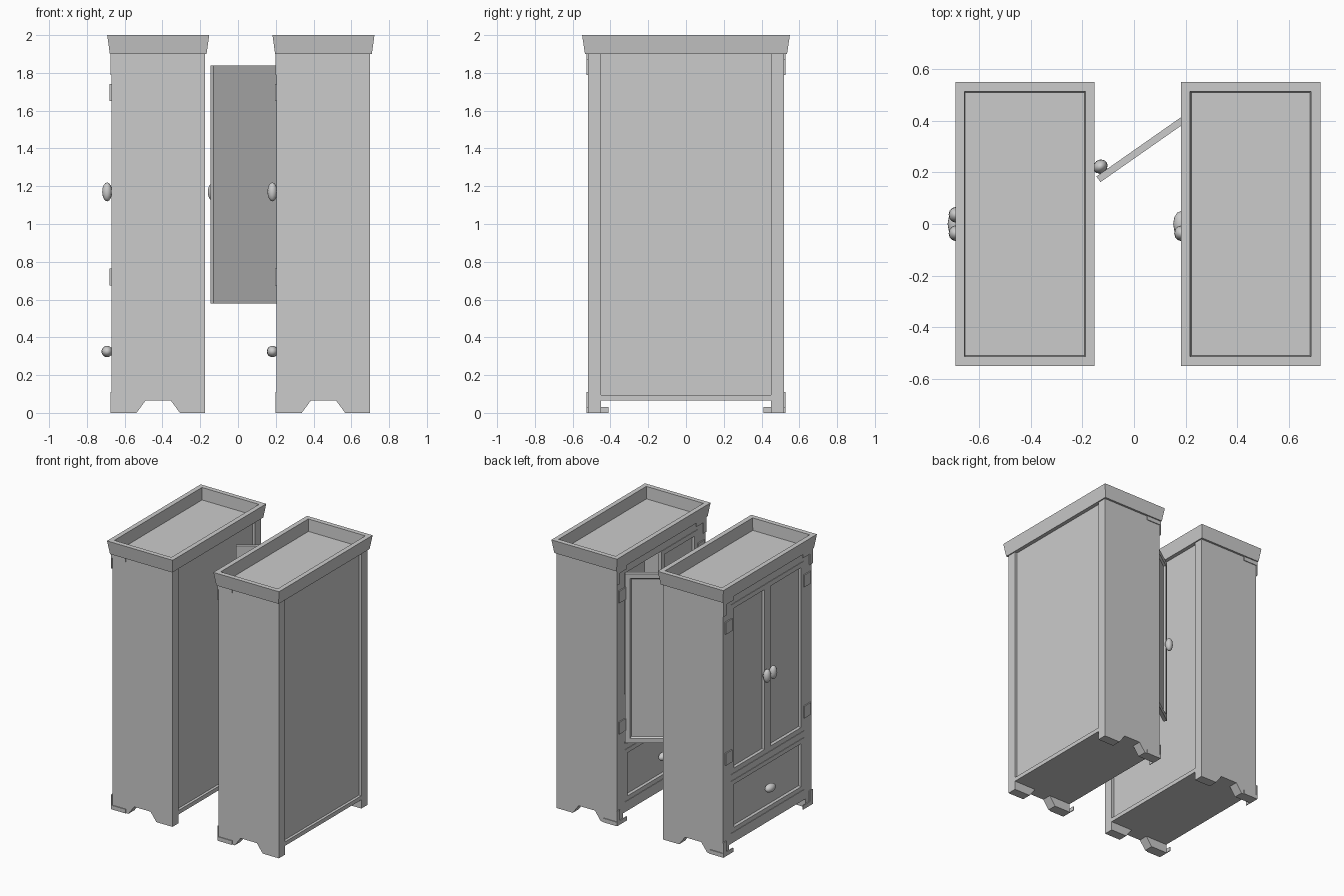
import bpy, bmesh, math
from mathutils import Vector, Matrix

cube = bpy.data.objects.get("Cube")
if cube:
    bpy.data.objects.remove(cube, do_unlink=True)

mat = bpy.data.materials.new("plain grey")
mat.use_nodes = True
GREY = (0.6, 0.6, 0.6, 1)
mat.diffuse_color = GREY
mat.node_tree.nodes["Principled BSDF"].inputs["Base Color"].default_value = GREY

# Cabinet proportions, doors facing -x
FRONT, BACK, SIDE = -0.2475, 0.2475, 0.52
OPEN_Y = 0.43                       # half width of the front opening
FLOOR, TOP = 0.065, 1.9
DOOR_LOW, DOOR_HIGH = 0.58, 1.84
THICK = 0.027


def finish(bm, name, place, smooth=False):
    bmesh.ops.recalc_face_normals(bm, faces=bm.faces)
    bm.transform(place)
    mesh = bpy.data.meshes.new(name)
    bm.to_mesh(mesh)
    bm.free()
    mesh.materials.append(mat)
    for p in mesh.polygons:
        p.use_smooth = smooth
    obj = bpy.data.objects.new(name, mesh)
    bpy.context.collection.objects.link(obj)
    return obj


def add_box(bm, x, y, z):
    size = Vector((abs(x[1] - x[0]), abs(y[1] - y[0]), abs(z[1] - z[0])))
    mid = Vector((sum(x), sum(y), sum(z))) / 2
    m = Matrix.Translation(mid) @ Matrix.Diagonal((*size, 1))
    return bmesh.ops.create_cube(bm, size=1, matrix=m)["verts"]


def boxes(name, place, *specs):
    bm = bmesh.new()
    for spec in specs:
        add_box(bm, *spec)
    return finish(bm, name, place)


def framed_panel(name, place, y, z, rim):
    """Board with a sunken field on its -x face."""
    bm = bmesh.new()
    add_box(bm, (FRONT, FRONT + THICK), y, z)
    bm.normal_update()
    face = min(bm.faces, key=lambda f: f.calc_center_median().x)
    bmesh.ops.inset_region(bm, faces=[face], thickness=rim)
    bmesh.ops.inset_region(bm, faces=[face], thickness=0.012, depth=-0.014)
    return finish(bm, name, place)


def knob(name, place, y, z, radii):
    bm = bmesh.new()
    m = Matrix.Translation((FRONT - 0.023, y, z)) @ Matrix.Diagonal((*radii, 1))
    bmesh.ops.create_uvsphere(bm, u_segments=12, v_segments=8, radius=1, matrix=m)
    # short neck joining the knob to the board
    neck = Matrix.Translation((FRONT - 0.006, y, z)) @ Matrix.Rotation(math.pi / 2, 4, "Y")
    bmesh.ops.create_cone(bm, cap_ends=True, segments=10, radius1=0.018,
                          radius2=0.018, depth=0.016, matrix=neck)
    return finish(bm, name, place, True)


def side_panel(name, place, s):
    """Tall side with a trapezoid cut between its feet."""
    outline = [(FRONT, 0), (-0.115, 0), (-0.067, FLOOR), (0.067, FLOOR),
               (0.115, 0), (BACK, 0), (BACK, TOP), (FRONT, TOP)]
    bm = bmesh.new()
    face = bm.faces.new([bm.verts.new((x, s * SIDE, z)) for x, z in outline])
    ext = bmesh.ops.extrude_face_region(bm, geom=[face])["geom"]
    moved = [v for v in ext if isinstance(v, bmesh.types.BMVert)]
    bmesh.ops.translate(bm, verts=moved, vec=(0, -s * 0.07, 0))
    return finish(bm, name, place)


def cornice(name, place):
    """Flared crown with a sunken tray in its top."""
    bm = bmesh.new()
    verts = add_box(bm, (-0.27, 0.27), (-0.55, 0.55), (TOP, 2))
    for v in verts:
        if v.co.z < 1.95:
            v.co.x -= math.copysign(0.014, v.co.x)
            v.co.y -= math.copysign(0.015, v.co.y)
    bm.normal_update()
    face = max(bm.faces, key=lambda f: f.calc_center_median().z)
    bmesh.ops.inset_region(bm, faces=[face], thickness=0.05)
    bmesh.ops.inset_region(bm, faces=[face], thickness=0.006, depth=-0.09)
    return finish(bm, name, place)


def corner_bracket(name, place, s, z_end, up):
    """Thin three-legged metal plate wrapped round a front corner."""
    out, strip = FRONT - 0.006, 0.03
    edge = s * (SIDE + 0.006)
    band = (z_end, z_end + up * strip)
    return boxes(name, place,
                 ((out, FRONT), (edge, s * 0.41), band),
                 ((out, FRONT), (edge, s * 0.49), (band[1], z_end + up * 0.11)),
                 ((FRONT, -0.135), (edge, s * SIDE), band))


def wardrobe(label, cx, left_door_angle):
    place = Matrix.Translation((cx, 0, 0))
    inner = SIDE - 0.07
    face = (FRONT, FRONT + 0.03)
    cornice(label + "_cornice", place)
    # carcass boards
    boxes(label + "_base_board", place, ((FRONT, BACK), (-inner, inner), (FLOOR, 0.095)))
    boxes(label + "_back_panel", place, ((0.205, 0.2275), (-inner, inner), (0.095, TOP)))
    boxes(label + "_middle_shelf", place, ((FRONT + 0.03, 0.205), (-inner, inner), (0.535, 0.575)))
    boxes(label + "_front_frame", place,
          (face, (-inner, inner), (0.095, 0.14)),
          (face, (-OPEN_Y, OPEN_Y), (0.53, 0.577)),
          (face, (-OPEN_Y, OPEN_Y), (DOOR_HIGH + 0.003, TOP)),
          (face, (OPEN_Y, inner), (0.14, TOP)),
          (face, (-inner, -OPEN_Y), (0.14, TOP)))
    # drawer
    framed_panel(label + "_drawer_front", place, (-0.427, 0.427), (0.143, 0.527), 0.045)
    knob(label + "_drawer_knob", place, 0, 0.325, (0.03, 0.05, 0.03))
    for side, s in (("left", 1), ("right", -1)):
        side_panel(f"{label}_{side}_side", place, s)
        # doors swing on their outer front edge
        hinge = Matrix.Translation((FRONT, s * OPEN_Y, 0))
        angle = left_door_angle if s == 1 else 0
        swing = place @ hinge @ Matrix.Rotation(angle, 4, "Z") @ hinge.inverted()
        framed_panel(f"{label}_{side}_door", swing, (s * 0.002, s * 0.428),
                     (DOOR_LOW, DOOR_HIGH), 0.05)
        knob(f"{label}_{side}_door_knob", swing, s * 0.036, 1.17, (0.026, 0.03, 0.05))
        # hinges and corner brackets
        for part, z in (("lower", 0.72), ("upper", 1.695)):
            boxes(f"{label}_{side}_{part}_hinge", place,
                  ((FRONT - 0.009, FRONT), (s * 0.425, s * 0.5), (z - 0.045, z + 0.045)))
        corner_bracket(f"{label}_{side}_foot_bracket", place, s, 0, 1)
        corner_bracket(f"{label}_{side}_top_bracket", place, s, TOP, -1)


wardrobe("closed_wardrobe", -0.4225, 0)
wardrobe("open_wardrobe", 0.4525, math.radians(-55))
